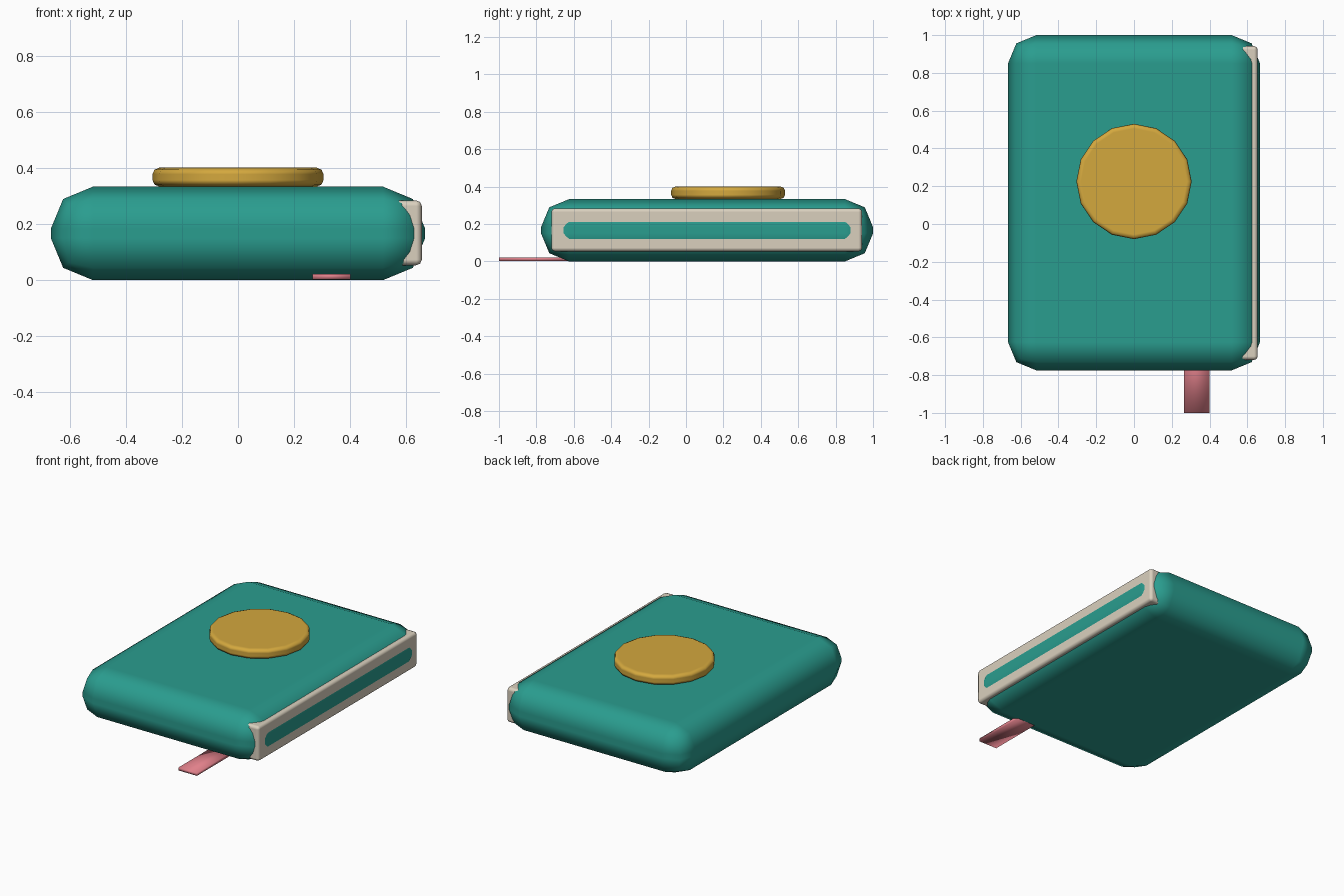
import bpy
import bmesh
from mathutils import Matrix, Vector

cube = bpy.data.objects.get("Cube")
if cube:
    bpy.data.objects.remove(cube, do_unlink=True)


def material(name, rgb):
    mat = bpy.data.materials.new(name)
    mat.use_nodes = True
    mat.diffuse_color = (*rgb, 1)
    mat.node_tree.nodes["Principled BSDF"].inputs["Base Color"].default_value = (*rgb, 1)
    return mat


def finish(name, bm, mat, bevel=0):
    """Turn a bmesh into a smooth-shaded object with rounded edges."""
    for face in bm.faces:
        face.smooth = True
    mesh = bpy.data.meshes.new(name)
    bm.to_mesh(mesh)
    bm.free()
    mesh.materials.append(mat)
    obj = bpy.data.objects.new(name, mesh)
    bpy.context.collection.objects.link(obj)
    if bevel:
        mod = obj.modifiers.new("rounded_edges", 'BEVEL')
        mod.width = bevel
        mod.segments = 2
        mod.limit_method = 'ANGLE'
        mod.harden_normals = True
    return obj


def box(name, low, high, mat, bevel=0):
    low, high = Vector(low), Vector(high)
    bm = bmesh.new()
    bmesh.ops.create_cube(bm, size=1, matrix=Matrix.LocRotScale(
        (low + high) / 2, None, high - low))
    return finish(name, bm, mat, bevel)


teal = material("teal_cover", (0.023, 0.337, 0.275))
cream = material("cream_paper", (0.70, 0.63, 0.515))
gold = material("gold_seal", (0.658, 0.392, 0.048))
pink = material("pink_ribbon", (0.745, 0.216, 0.254))

# Thick rounded cover; its side bulges through the page block as a strip
box("cover", (-0.667, -0.775, 0), (0.667, 1, 0.333), teal, 0.15)

# Page block along the left side
box("pages", (0.5, -0.72, 0.053), (0.655, 0.942, 0.284), cream, 0.02)

# Ribbon bookmark sticking out at the front
box("ribbon", (0.265, -1, 0.003), (0.4, -0.55, 0.022), pink)

# Round seal on the top
bm = bmesh.new()
bmesh.ops.create_cone(bm, cap_ends=True, segments=16, radius1=0.305, radius2=0.305,
                      depth=0.067, matrix=Matrix.Translation((0, 0.225, 0.367)))
finish("seal", bm, gold, 0.024)
